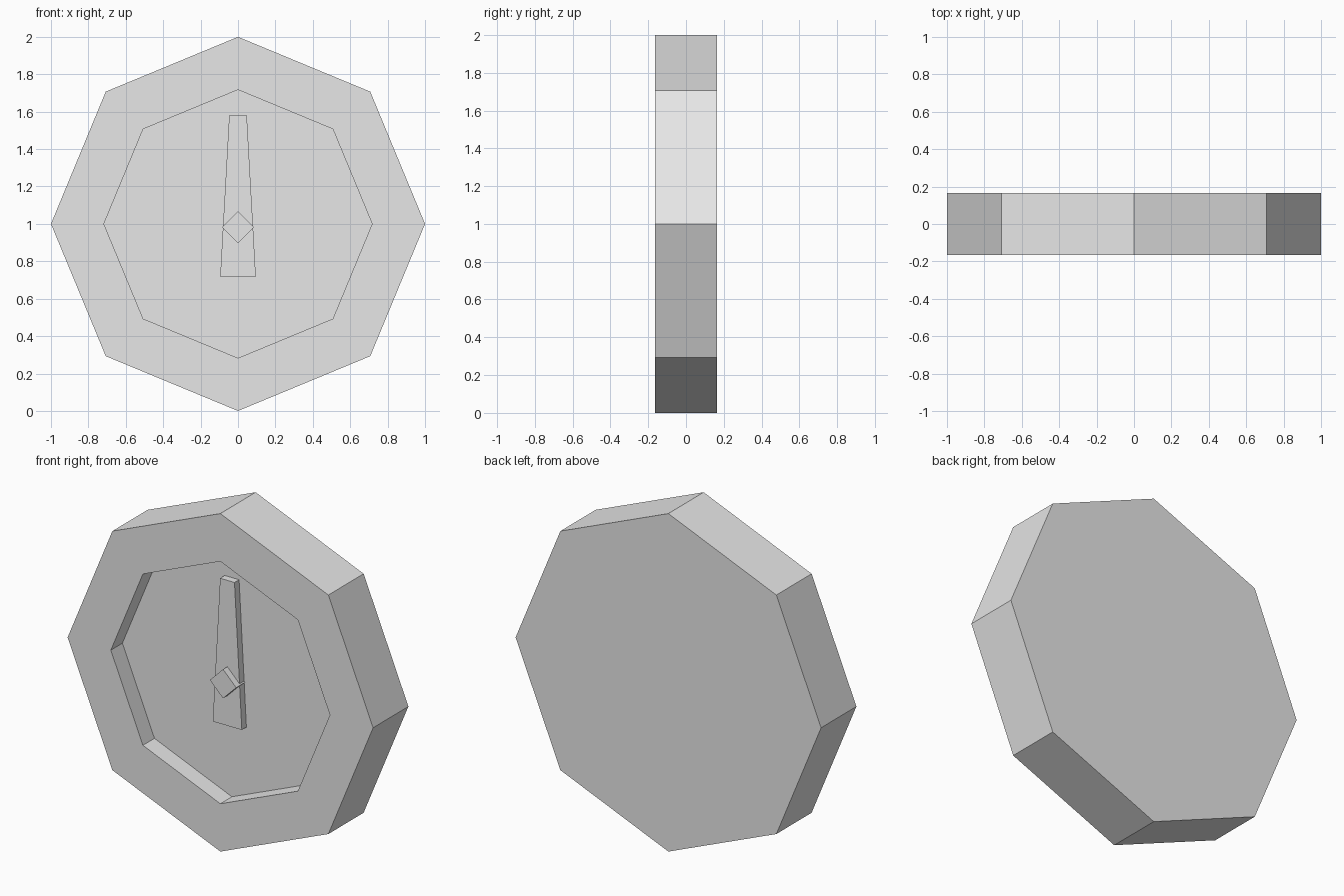
import bpy
import bmesh
from math import cos, sin, pi

cube = bpy.data.objects.get("Cube")
if cube:
    bpy.data.objects.remove(cube, do_unlink=True)

grey = bpy.data.materials.new("light_grey")
grey.use_nodes = True
colour = (0.8, 0.8, 0.8, 1)
grey.diffuse_color = colour
grey.node_tree.nodes["Principled BSDF"].inputs["Base Color"].default_value = colour

SIDES = 8
BACK, FRONT, FLOOR = 0.165, -0.165, -0.057


def finish(name, bm):
    bmesh.ops.recalc_face_normals(bm, faces=bm.faces)
    mesh = bpy.data.meshes.new(name)
    bm.to_mesh(mesh)
    bm.free()
    mesh.materials.append(grey)
    obj = bpy.data.objects.new(name, mesh)
    bpy.context.collection.objects.link(obj)


def ring(bm, radius, y):
    angles = [2 * pi * i / SIDES for i in range(SIDES)]
    return [bm.verts.new((radius * cos(a), y, 1 + radius * sin(a))) for a in angles]


def prism(name, outline, front, back):
    bm = bmesh.new()
    face = bm.faces.new([bm.verts.new((x, back, z)) for x, z in outline])
    top = bmesh.ops.extrude_face_region(bm, geom=[face], use_keep_orig=True)["geom"]
    verts = [v for v in top if isinstance(v, bmesh.types.BMVert)]
    bmesh.ops.translate(bm, verts=verts, vec=(0, front - back, 0))
    finish(name, bm)


# Octagonal case with a recessed dial
bm = bmesh.new()
rings = [ring(bm, r, y) for r, y in
         ((1, BACK), (1, FRONT), (0.717, FRONT), (0.717, FLOOR))]
for a, b in zip(rings, rings[1:]):
    for i in range(SIDES):
        j = (i + 1) % SIDES
        bm.faces.new((a[i], a[j], b[j], b[i]))
bm.faces.new(rings[0])
bm.faces.new(rings[-1])
finish("dial_case", bm)

# Tapered needle and its square pin
prism("needle", [(-0.095, 0.72), (0.095, 0.72), (0.047, 1.58), (-0.047, 1.58)],
      -0.1, FLOOR)
pin = [(0.086 * cos(i * pi / 2), 0.983 + 0.086 * sin(i * pi / 2)) for i in range(4)]
prism("pin", pin, -0.14, FLOOR)
